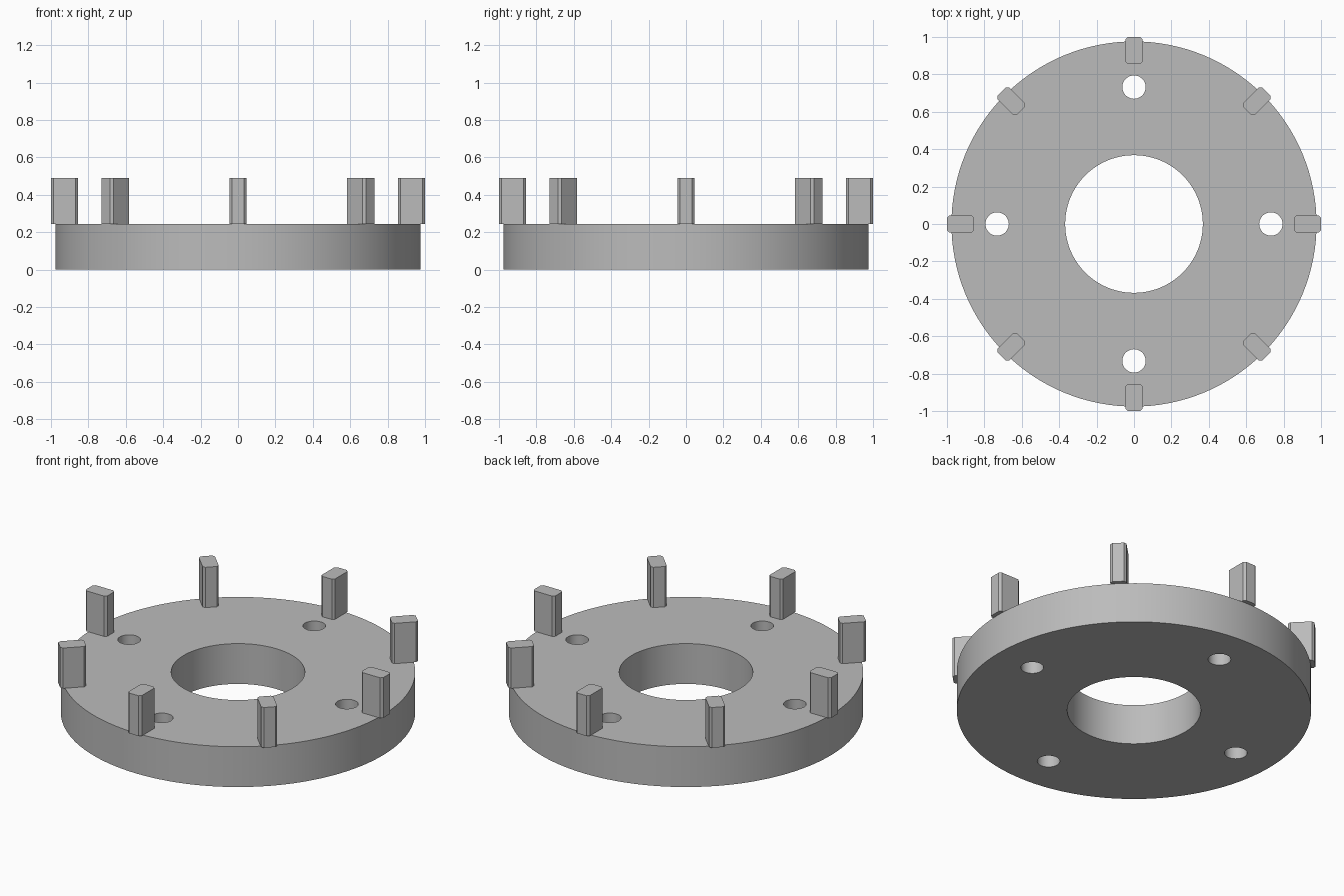
import bpy
import bmesh
from math import cos, sin, tau, radians
from mathutils import Matrix, Vector

cube = bpy.data.objects.get("Cube")
if cube:
    bpy.data.objects.remove(cube, do_unlink=True)

DISC_H, TOP = 0.245, 0.49

grey = bpy.data.materials.new("plain grey")
grey.use_nodes = True
colour = (0.5, 0.5, 0.5, 1)
grey.diffuse_color = colour
grey.node_tree.nodes["Principled BSDF"].inputs["Base Color"].default_value = colour


def circle(bm, radius, count, centre=(0, 0)):
    """Add a closed ring of edges at z = 0."""
    verts = [bm.verts.new((centre[0] + radius * cos(tau * i / count),
                           centre[1] + radius * sin(tau * i / count), 0))
             for i in range(count)]
    return [bm.edges.new((verts[i - 1], verts[i])) for i in range(count)]


def finish(bm, name):
    bmesh.ops.recalc_face_normals(bm, faces=bm.faces)
    mesh = bpy.data.meshes.new(name)
    bm.to_mesh(mesh)
    bm.free()
    mesh.materials.append(grey)
    obj = bpy.data.objects.new(name, mesh)
    bpy.context.collection.objects.link(obj)
    return obj


# Disc with a central bore and four bolt holes
bm = bmesh.new()
rings = circle(bm, 0.976, 128) + circle(bm, 0.368, 96)
for i in range(4):
    a = tau * i / 4
    rings += circle(bm, 0.0625, 40, (0.732 * cos(a), 0.732 * sin(a)))
bmesh.ops.triangle_fill(bm, edges=rings, use_beauty=True, normal=(0, 0, 1))
top = bmesh.ops.extrude_face_region(bm, geom=bm.faces[:])["geom"]
bmesh.ops.translate(bm, vec=(0, 0, DISC_H),
                    verts=[g for g in top if isinstance(g, bmesh.types.BMVert)])
disc = finish(bm, "disc")
bpy.ops.object.select_all(action="DESELECT")
disc.select_set(True)
bpy.context.view_layer.objects.active = disc
bpy.ops.object.shade_smooth_by_angle(angle=radians(30))

# Eight upright lugs with chamfered vertical edges, overhanging the rim
for i in range(8):
    bm = bmesh.new()
    size = Matrix.Diagonal(Vector((0.145, 0.09, TOP - DISC_H, 1)))
    bmesh.ops.create_cube(bm, size=1, matrix=size)
    upright = [e for e in bm.edges
               if abs(e.verts[0].co.z - e.verts[1].co.z) > 0.1]
    bmesh.ops.bevel(bm, geom=upright, offset=0.013, offset_type="OFFSET",
                    segments=1, affect="EDGES")
    place = (Matrix.Rotation(tau * i / 8, 4, "Z")
             @ Matrix.Translation((0.9275, 0, (DISC_H + TOP) / 2)))
    bmesh.ops.transform(bm, matrix=place, verts=bm.verts)
    finish(bm, f"lug_{i + 1}")
